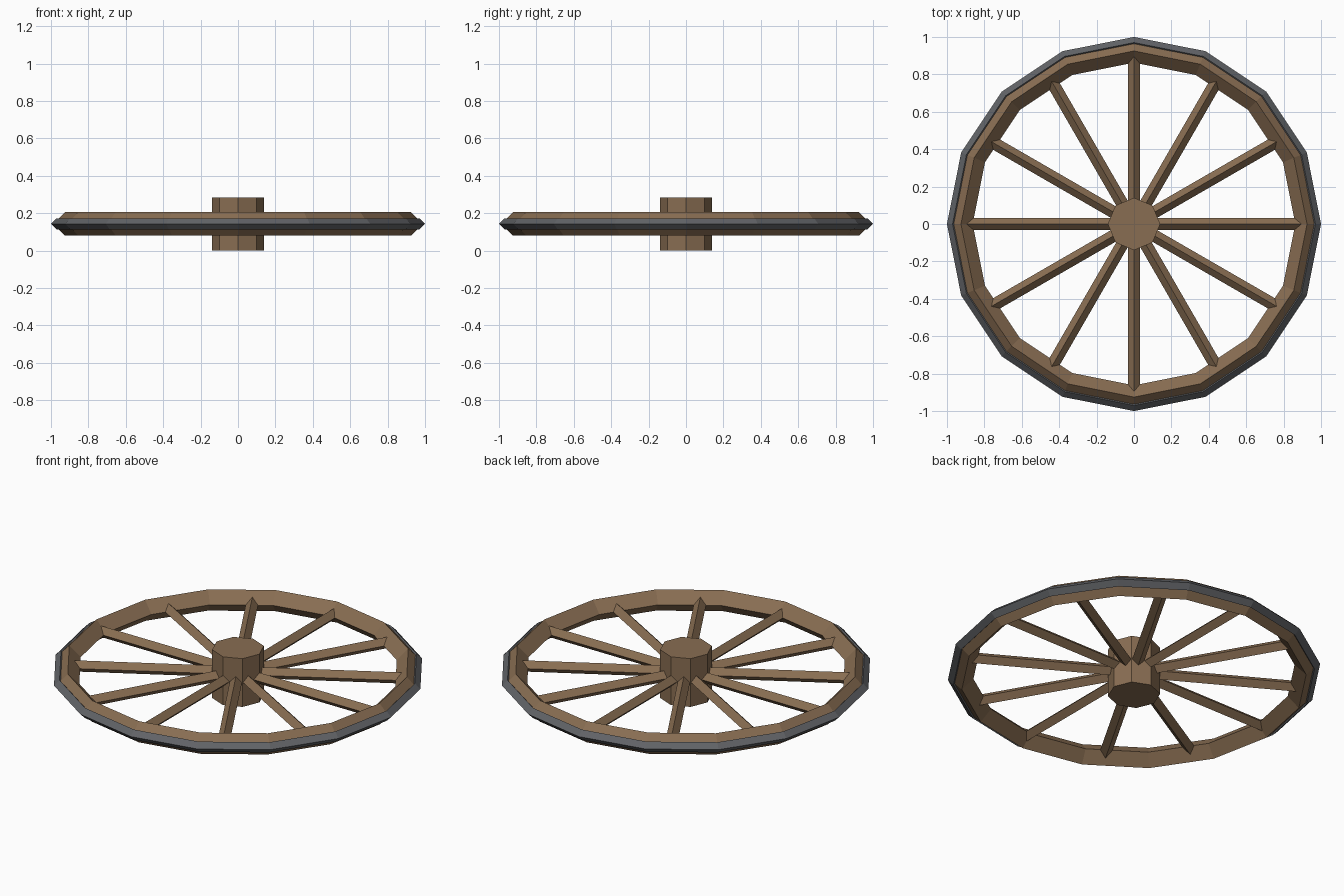
import bpy
import math
from mathutils import Matrix, Vector

cube = bpy.data.objects.get("Cube")
if cube:
    bpy.data.objects.remove(cube, do_unlink=True)

MID = 0.1425  # height of the wheel's middle plane


def material(name, rgb):
    mat = bpy.data.materials.new(name)
    mat.use_nodes = True
    mat.diffuse_color = (*rgb, 1)
    bsdf = next(n for n in mat.node_tree.nodes if n.type == "BSDF_PRINCIPLED")
    bsdf.inputs["Base Color"].default_value = (*rgb, 1)
    return mat


wood = material("brown_wood", (0.25, 0.155, 0.085))
iron = material("dark_iron", (0.12, 0.125, 0.135))


def finish(name, mat):
    obj = bpy.context.object
    obj.name = name
    obj.data.name = name
    obj.data.materials.append(mat)
    return obj


def ring(name, radius, thickness, mat):
    """Sixteen-sided ring with a diamond cross-section."""
    bpy.ops.mesh.primitive_torus_add(
        location=(0, 0, MID), major_segments=16, minor_segments=4,
        major_radius=radius, minor_radius=thickness)
    return finish(name, mat)


# Wooden rim and the iron tyre around it
ring("rim", 0.925, 0.0625, wood)
ring("tyre", 0.97, 0.03, iron)

# Octagonal hub with corners on the axes
bpy.ops.mesh.primitive_cylinder_add(
    vertices=8, radius=0.14, depth=2 * MID, location=(0, 0, MID))
finish("hub", wood)

# Twelve diamond-section spokes, from inside the hub into the rim
inner, outer = 0.05, 0.91
for i in range(12):
    turn = Matrix.Rotation(i * math.tau / 12, 4, "Z")
    bpy.ops.mesh.primitive_cylinder_add(vertices=4, radius=0.033, depth=outer - inner)
    spoke = finish(f"spoke_{i + 1}", wood)
    lay_flat = Matrix.Rotation(math.pi / 2, 4, "Y")
    shift = Matrix.Translation(Vector(((inner + outer) / 2, 0, MID)))
    spoke.data.transform(turn @ shift @ lay_flat)
